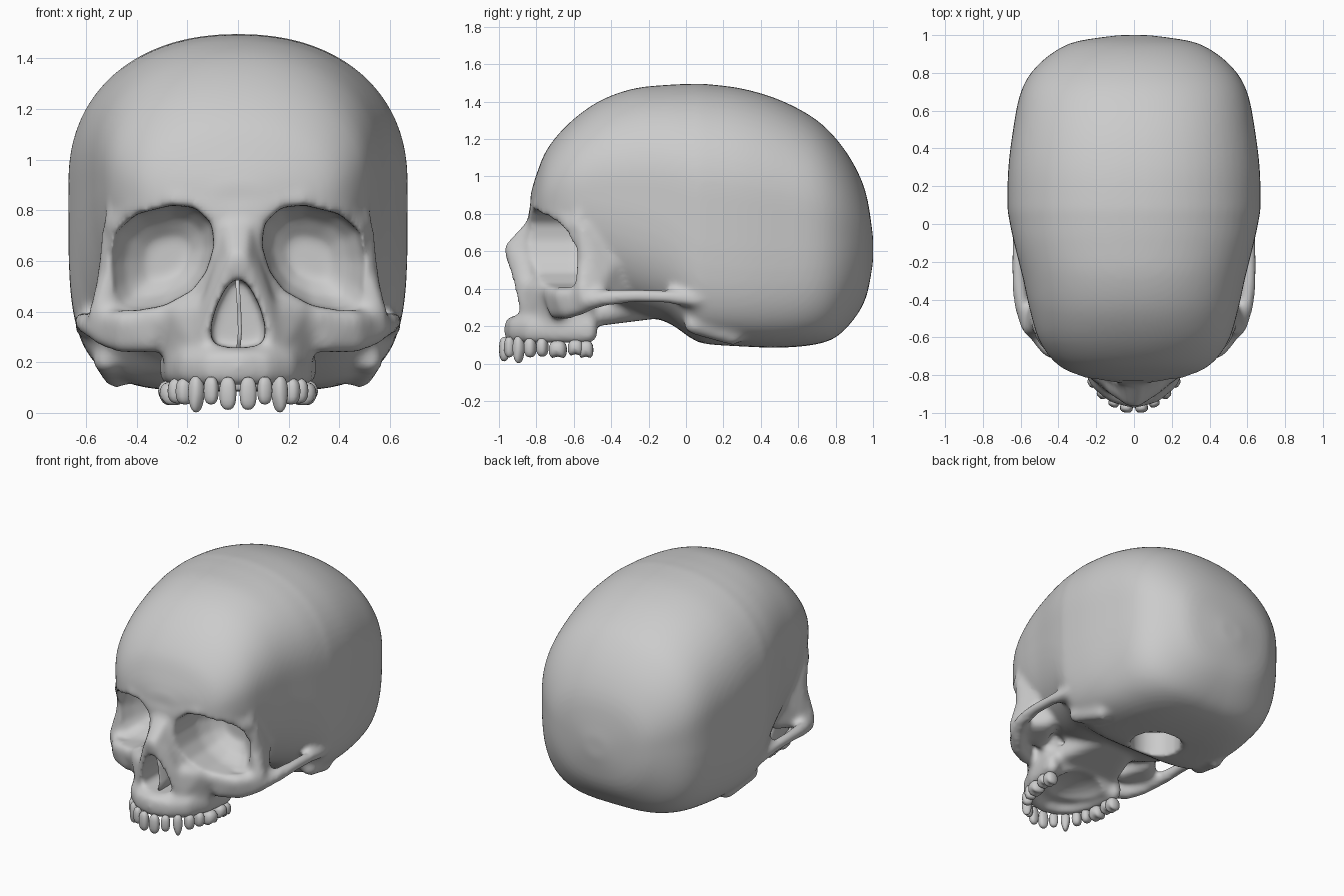
import bpy, bmesh, math
from mathutils import Vector, Matrix

if "Cube" in bpy.data.objects:
    bpy.data.objects.remove(bpy.data.objects["Cube"])


def finish(name, bm):
    bmesh.ops.recalc_face_normals(bm, faces=bm.faces)
    me = bpy.data.meshes.new(name)
    bm.to_mesh(me)
    bm.free()
    me.shade_smooth()
    ob = bpy.data.objects.new(name, me)
    bpy.context.collection.objects.link(ob)
    return ob


def loft(bm, rings):
    vs = [[bm.verts.new(p) for p in r] for r in rings]
    n = len(vs[0])
    for a, b in zip(vs, vs[1:]):
        for i in range(n):
            j = (i + 1) % n
            bm.faces.new((a[i], a[j], b[j], b[i]))
    bm.faces.new(vs[0])
    bm.faces.new(vs[-1][::-1])


def ellipsoid(bm, loc, size):
    m = Matrix.Translation(loc) @ Matrix.Diagonal((*size, 1))
    bmesh.ops.create_uvsphere(bm, u_segments=32, v_segments=20, radius=1, matrix=m)


def smooth_rows(rows, steps):
    """Curve through rows of numbers (Catmull-Rom)."""
    ext = [rows[0]] + rows + [rows[-1]]
    out = []
    for a, b, c, d in zip(ext, ext[1:], ext[2:], ext[3:]):
        for k in range(steps):
            t = k / steps
            out.append([.5 * (2 * q + (r - p) * t + (2 * p - 5 * q + 4 * r - s) * t * t
                              + (3 * q - p - 3 * r + s) * t ** 3) for p, q, r, s in zip(a, b, c, d)])
    return out + [rows[-1]]


tmp = bmesh.new()
bmesh.ops.create_icosphere(tmp, subdivisions=2, radius=1)
BALL = [v.co.copy() for v in tmp.verts]
tmp.free()


def hull(bm, balls):
    """Convex skin around balls given as (x, y, z, radius)."""
    vs = [bm.verts.new(Vector(b[:3]) + p * b[3]) for b in balls for p in BALL]
    res = bmesh.ops.convex_hull(bm, input=vs)
    loose = {g for k in ('geom_interior', 'geom_unused') for g in res[k]
             if isinstance(g, bmesh.types.BMVert)}
    bmesh.ops.delete(bm, geom=list(loose), context='VERTS')


def flip(balls):
    return [(-x, y, z, r) for x, y, z, r in balls]


def wide(bm, balls):
    hull(bm, balls + flip(balls))


def pair(bm, balls):
    hull(bm, balls)
    hull(bm, flip(balls))


def chain(bm, balls):
    for a, b in zip(balls, balls[1:]):
        pair(bm, [a, b])


skull = bmesh.new()

# Cranium: sections along y (y, half width, top, bottom, lower roundness)
sections = [(-.832, .10, .90, .74, 2.2), (-.80, .29, 1.01, .60, 2.2), (-.74, .41, 1.15, .50, 2.3),
            (-.62, .50, 1.29, .42, 2.4), (-.46, .55, 1.405, .34, 2.7), (-.28, .59, 1.47, .27, 3),
            (-.10, .635, 1.49, .22, 3.6), (.02, .66, 1.495, .14, 4.2), (.10, .67, 1.495, .105, 4.5),
            (.30, .665, 1.47, .09, 4.5), (.50, .64, 1.41, .085, 4.2), (.68, .605, 1.315, .10, 3.8),
            (.80, .545, 1.205, .14, 3.3), (.90, .44, 1.06, .24, 2.8), (.965, .31, .90, .36, 2.5),
            (1.0, .08, .68, .54, 2.2)]
rings = []
for y, w, top, bot, low in smooth_rows(sections, 5):
    zc = bot + .58 * (top - bot)
    ring = []
    for i in range(64):
        c, s = math.cos(i * math.tau / 64), math.sin(i * math.tau / 64)
        n, h = (2.2, top - zc) if s >= 0 else (low, zc - bot)
        ring.append((math.copysign(w * abs(c) ** (2 / n), c), y,
                     zc + math.copysign(h * abs(s) ** (2 / n), s)))
    rings.append(ring)
loft(skull, rings)

# Upper face behind the eye sockets
wide(skull, [(.10, -.79, .78, .05), (.30, -.755, .80, .045), (.46, -.62, .74, .045),
             (.47, -.55, .55, .04), (.30, -.70, .42, .05), (.10, -.78, .50, .05), (.38, -.43, .50, .08)])
# Brow ridge and temple crest
chain(skull, [(0, -.80, .80, .045), (.10, -.795, .81, .045), (.25, -.785, .845, .035),
              (.40, -.70, .81, .04), (.485, -.58, .74, .045), (.485, -.54, .94, .025)])
# Nasal bones and nose sides
wide(skull, [(.03, -.805, .75, .04), (.02, -.95, .62, .022), (.07, -.87, .56, .03)])
wide(skull, [(.02, -.94, .605, .03), (.07, -.885, .56, .03), (.115, -.87, .42, .03),
             (.13, -.865, .30, .03), (.12, -.70, .42, .05)])
# Upper jaw body
wide(skull, [(.12, -.83, .40, .05), (.24, -.75, .40, .05), (.12, -.855, .20, .04),
             (.24, -.70, .20, .05), (.25, -.55, .35, .05), (.25, -.54, .18, .05)])
# Tooth-bearing ridge
arc = [(0, -.925), (.10, -.90), (.185, -.83), (.24, -.70), (.262, -.52)]
for (x0, y0), (x1, y1) in zip(arc, arc[1:]):
    pair(skull, [(x, y, z, .05) for x, y in ((x0, y0), (x1, y1)) for z in (.155, .205)])
# Cheekbones with process beside the socket and the wall behind it
pair(skull, [(.30, -.73, .38, .04), (.34, -.69, .285, .05), (.45, -.655, .36, .05), (.46, -.63, .285, .05)])
pair(skull, [(.45, -.655, .36, .05), (.46, -.63, .285, .05), (.53, -.55, .36, .05), (.54, -.54, .31, .045)])
chain(skull, [(.495, -.55, .72, .045), (.505, -.54, .56, .042), (.54, -.545, .38, .055)])
pair(skull, [(.50, -.53, .68, .04), (.515, -.515, .52, .04), (.53, -.50, .37, .05), (.44, -.36, .60, .06),
             (.42, -.38, .38, .06), (.34, -.56, .35, .05)])
# Cheek arches
chain(skull, [(.55, -.53, .335, .055), (.595, -.42, .352, .045), (.612, -.27, .362, .038),
              (.61, -.10, .357, .038), (.60, .06, .34, .045)])
# Skull base and bumps behind the ears
wide(skull, [(.20, -.48, .26, .06), (.15, -.30, .31, .06), (.05, -.08, .35, .10)])
pair(skull, [(.52, .04, .21, .055), (.48, .25, .15, .055)])

# Cutters: eye sockets, nose opening, palate, brain cavity
cut = bmesh.new()
socket = [(.095, .66), (.105, .75), (.17, .81), (.26, .82), (.40, .785), (.475, .72), (.503, .60),
          (.498, .48), (.47, .415), (.40, .405), (.29, .425), (.18, .485), (.125, .56)]
for s in (1, -1):
    loft(cut, [[(s * (.3 + (x - .3) * k + dx), y, .61 + (z - .61) * k) for x, z in socket]
               for y, k, dx in ((-1.1, 1, 0), (-.60, 1, 0), (-.56, .94, 0),
                                (-.50, .76, -.01), (-.44, .40, -.02))])
nose = [(.02, .525), (.05, .49), (.085, .42), (.105, .35), (.105, .29), (.08, .265), (.02, .258)]
nose += [(-x, z) for x, z in reversed(nose)]
loft(cut, [[(x, y, z) for x, z in nose] for y in (-1.1, -.66)])
ellipsoid(cut, (0, -.58, .08), (.20, .27, .125))
ellipsoid(cut, (0, .25, .82), (.54, .61, .56))
openings = finish("openings_cutter", cut)

# Cutter: spinal opening in the base
cut = bmesh.new()
loft(cut, [[(.16 * math.cos(a), .22 + .17 * math.sin(a), z)
            for a in (i * math.tau / 28 for i in range(28))] for z in (-.1, .5)])
spinal = finish("spinal_opening_cutter", cut)

# Fuse, carve and smooth the bone
bone = finish("skull", skull)


def remesh(size):
    m = bone.modifiers.new("fuse", 'REMESH')
    m.mode, m.voxel_size, m.use_smooth_shade = 'VOXEL', size, True


remesh(.02)
for c in (openings, spinal):
    c.hide_render = True
    m = bone.modifiers.new("carve", 'BOOLEAN')
    m.operation, m.object, m.solver = 'DIFFERENCE', c, 'EXACT'
remesh(.0145)
m = bone.modifiers.new("soften", 'SMOOTH')
m.factor, m.iterations = .5, 10
dg = bpy.context.evaluated_depsgraph_get()
me = bpy.data.meshes.new_from_object(bone.evaluated_get(dg))
bone.modifiers.clear()
bone.data = me
me.shade_smooth()
for c in (openings, spinal):
    bpy.data.objects.remove(c)

# Nasal septum
bm = bmesh.new()
loft(bm, [[(x + .008, y, z), (x + .008, y + .24, z), (x - .008, y + .24, z), (x - .008, y, z)]
          for x, y, z in ((0, -.87, .24), (.008, -.86, .32), (.004, -.87, .42), (-.004, -.89, .54))])
finish("nasal_septum", bm)

# Teeth: x, y, half width, half depth, half height, centre z, turn
teeth = [("central_incisor", .040, -.972, .034, .027, .065, .077, 8),
         ("side_incisor", .106, -.945, .029, .026, .055, .088, 25),
         ("canine", .165, -.895, .030, .031, .072, .074, 45),
         ("front_premolar", .210, -.833, .031, .036, .052, .085, 60),
         ("rear_premolar", .238, -.768, .030, .040, .050, .087, 70),
         ("first_molar", .258, -.685, .048, .052, .050, .073, 80),
         ("second_molar", .268, -.590, .042, .048, .046, .082, 86),
         ("third_molar", .265, -.535, .040, .046, .050, .073, 90)]
for name, x, y, w, d, h, z, turn in teeth:
    for side, s in (("right", 1), ("left", -1)):
        bm = bmesh.new()
        bmesh.ops.create_uvsphere(bm, u_segments=16, v_segments=10, radius=1)
        for v in bm.verts:
            v.co = [math.copysign(abs(c) ** .8, c) * k for c, k in zip(v.co, (w, d, h))]
            if name == "canine" and v.co.z < 0:
                v.co.x *= 1 + .4 * v.co.z / h
            if "molar" in name and "pre" not in name and v.co.z < 0:
                v.co.z += .014 * max(0, 1 - (v.co.x / w) ** 2 * 3)
        bm.transform(Matrix.Translation((s * x, y, z)) @ Matrix.Rotation(math.radians(s * turn), 4, 'Z'))
        finish(f"{name}_{side}", bm)
